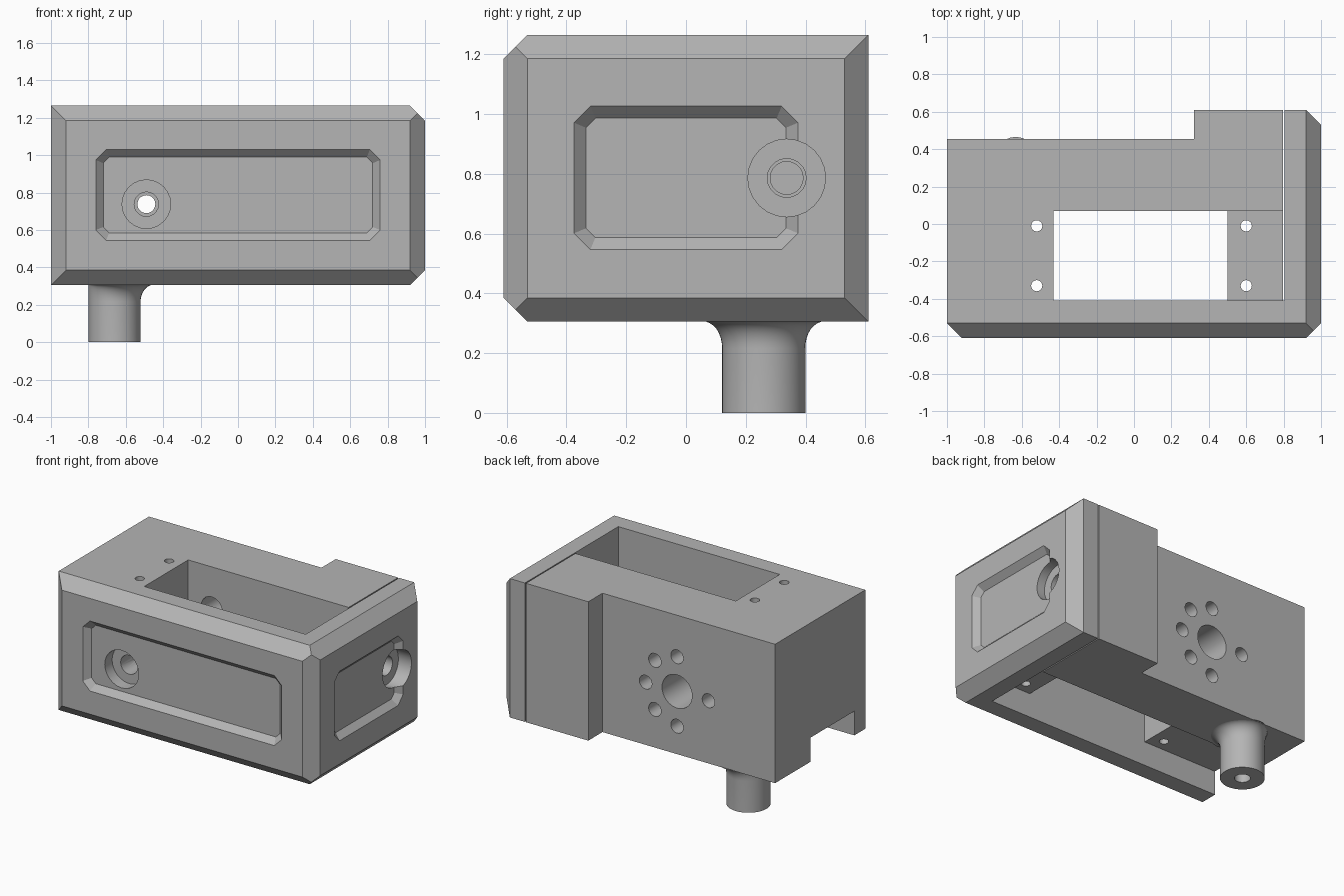
import bpy, bmesh, math
from mathutils import Matrix, Vector

cube = bpy.data.objects.get("Cube")
if cube:
    bpy.data.objects.remove(cube, do_unlink=True)

grey = bpy.data.materials.new("plain grey")
grey.use_nodes = True
COLOUR = (0.46, 0.46, 0.46, 1)
grey.diffuse_color = COLOUR
grey.node_tree.nodes["Principled BSDF"].inputs["Base Color"].default_value = COLOUR


def finish(bm, name):
    bmesh.ops.recalc_face_normals(bm, faces=bm.faces)
    mesh = bpy.data.meshes.new(name)
    bm.to_mesh(mesh)
    bm.free()
    mesh.materials.append(grey)
    obj = bpy.data.objects.new(name, mesh)
    bpy.context.collection.objects.link(obj)
    return obj


def box_mesh(xs, ys, zs):
    bm = bmesh.new()
    for x in xs:
        for y in ys:
            for z in zs:
                bm.verts.new((x, y, z))
    bmesh.ops.convex_hull(bm, input=bm.verts)
    bmesh.ops.dissolve_limit(bm, angle_limit=0.01, verts=bm.verts, edges=bm.edges)
    return bm


def cut(target, cutter):
    """Subtract the cutter from the target and discard it."""
    mod = target.modifiers.new("cut", "BOOLEAN")
    mod.operation = "DIFFERENCE"
    mod.solver = "EXACT"
    mod.object = cutter
    bpy.context.view_layer.objects.active = target
    bpy.ops.object.modifier_apply(modifier=mod.name)
    bpy.data.objects.remove(cutter, do_unlink=True)


def cut_box(target, xs, ys, zs):
    cut(target, finish(box_mesh(xs, ys, zs), "box_cutter"))


def drill(target, axis, at, r, start, end, sides=24):
    """Drill along an axis; 'at' gives the other two coordinates in order."""
    bm = bmesh.new()
    bmesh.ops.create_cone(bm, cap_ends=True, segments=sides, radius1=r, radius2=r,
                          depth=end - start)
    turn = {"x": Matrix.Rotation(math.pi / 2, 4, "Y"),
            "y": Matrix.Rotation(math.pi / 2, 4, "X"), "z": Matrix()}[axis]
    pos = list(at)
    pos.insert("xyz".index(axis), (start + end) / 2)
    bmesh.ops.transform(bm, matrix=Matrix.Translation(pos) @ turn, verts=bm.verts)
    cut(target, finish(bm, "drill_cutter"))


def recess(target, place, half_w, half_h, corner=0.055, depth=0.04):
    """Sloped, corner-cut panel; place(u, v, d) maps width, height, depth."""
    bm = bmesh.new()
    for d in (-0.02, depth):
        w, h, c = half_w - d, half_h - d, corner - 0.586 * d
        for su in (-1, 1):
            for sv in (-1, 1):
                bm.verts.new(place(su * w, sv * (h - c), d))
                bm.verts.new(place(su * (w - c), sv * h, d))
    bmesh.ops.convex_hull(bm, input=bm.verts)
    bmesh.ops.dissolve_limit(bm, angle_limit=0.01, verts=bm.verts, edges=bm.edges)
    cut(target, finish(bm, "recess_cutter"))


# Housing block with bevelled front and right rims
BOTTOM, TOP, DEEP, CH = 0.305, 1.265, 0.61, 0.08
MID = (BOTTOM + TOP) / 2
bm = box_mesh((-1, 1), (-DEEP, DEEP), (BOTTOM, TOP))
half = Vector((1, DEEP, (TOP - BOTTOM) / 2))
for n in ((0, -1, 1), (0, -1, -1), (-1, -1, 0), (1, -1, 0),
          (1, 0, 1), (1, 0, -1), (1, 1, 0)):
    corner = Vector([a * b for a, b in zip(n, half)]) + Vector((0, 0, MID))
    normal = Vector(n).normalized()
    point = corner - normal * CH / math.sqrt(2)
    res = bmesh.ops.bisect_plane(bm, geom=bm.verts[:] + bm.edges[:] + bm.faces[:],
                                 plane_co=point, plane_no=normal, clear_outer=True)
    rim = [e for e in res["geom_cut"] if isinstance(e, bmesh.types.BMEdge)]
    bmesh.ops.contextual_create(bm, geom=rim)
housing = finish(bm, "housing")

# Back step, motor pocket, bottom channel and clamp slit
cut_box(housing, (-1.2, 0.32), (0.455, 0.8), (0, 1.5))
cut_box(housing, (-0.43, 0.5), (-0.41, 0.07), (0.2, 1.5))
cut_box(housing, (0.4, 0.8), (-0.41, 0.07), (0.67, 1.5))
cut_box(housing, (-1.2, 0.8), (-0.41, 0.07), (0.2, 0.472))
cut_box(housing, (0.797, 0.805), (-0.41, 0.8), (0.2, 1.5))

# Sunken panels on the front and right faces
recess(housing, lambda u, v, d: (u, -DEEP + d, 0.787 + v), 0.76, 0.242)
recess(housing, lambda u, v, d: (1 - d, u, 0.786 + v), 0.375, 0.24)

# Mounting screw holes
for x in (-0.52, 0.6):
    for y in (-0.01, -0.33):
        drill(housing, "z", (x, y), 0.03, 0.3, 1.4, 16)

# Shaft hole and bolt ring, counterbored from inside
CX, CZ, RING = -0.25, 0.738, 0.24
drill(housing, "y", (CX, CZ), 0.115, 0.0, 0.6, 32)
for deg in (0, 45, 90, 180, 270, 315):
    a = math.radians(deg)
    at = (CX + RING * math.cos(a), CZ + RING * math.sin(a))
    drill(housing, "y", at, 0.048, 0.0, 0.6, 20)
    if deg != 180:
        drill(housing, "y", at, 0.08, 0.0, 0.27, 20)

# Front screw access
front = (CX - RING, CZ)
drill(housing, "y", front, 0.13, -0.8, -0.49)
drill(housing, "y", front, 0.065, -0.55, 0.27, 20)
drill(housing, "y", front, 0.048, 0.2, 0.6, 20)

# Right clamp screw hole
side = (0.337, 0.786)
drill(housing, "x", side, 0.13, 0.9, 1.2)
drill(housing, "x", side, 0.065, 0.8, 0.95, 20)
drill(housing, "x", side, 0.055, 0.45, 0.85, 20)

# Lower post, flared into the housing and straight on its outer side
PX, PY, R, FL = -0.66, 0.26, 0.139, 0.07
SEG, STEPS = 40, 8
bm = bmesh.new()
rows = []
for i in range(STEPS + 2):
    t = (i - 1) / STEPS * math.pi / 2
    z = 0 if i == 0 else BOTTOM + 0.002 - FL * 1.3 * (1 - math.sin(t))
    grow = 0 if i == 0 else FL * (1 - math.cos(t))
    row = []
    for k in range(SEG):
        a = 2 * math.pi * k / SEG
        r = R + grow * min(1, 0.9 * (1 + math.cos(a)))
        row.append(bm.verts.new((PX + r * math.cos(a), PY + r * math.sin(a), z)))
    rows.append(row)
for lo, hi in zip(rows, rows[1:]):
    for k in range(SEG):
        j = (k + 1) % SEG
        bm.faces.new((lo[k], lo[j], hi[j], hi[k]))
bm.faces.new(rows[0])
bm.faces.new(rows[-1])
post = finish(bm, "lower_post")
for part in (post, housing):
    drill(part, "z", (PX, PY), 0.05, -0.1, 0.5, 20)

# Shading: smooth round walls, crisp edges
for obj in (housing, post):
    bpy.ops.object.select_all(action="DESELECT")
    obj.select_set(True)
    bpy.context.view_layer.objects.active = obj
    bpy.ops.object.shade_smooth_by_angle(angle=math.radians(30))
